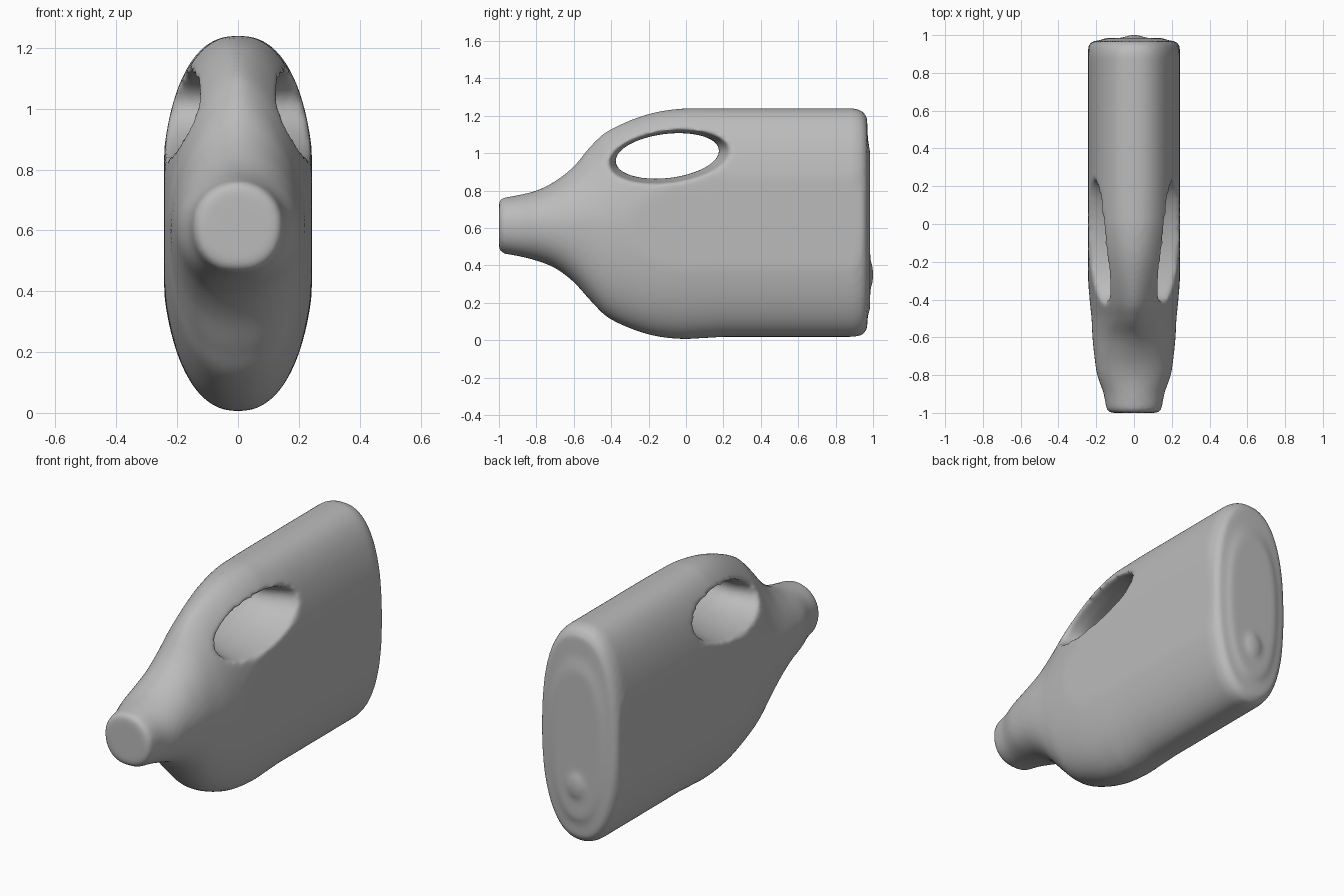
import bpy, bmesh, math
from mathutils import Vector

if "Cube" in bpy.data.objects:
    bpy.data.objects.remove(bpy.data.objects["Cube"])

SIDES = 72
MID = 0.62       # height of the widest line of the jug
FLAT = 0.243     # half width of the flat side panels

# Stations along the jug: y, bottom, top, half width, roundness of upper half
STATIONS = [
    (-1.0, .49, .74, .125, 2), (-.985, .465, .76, .145, 2), (-.9, .45, .775, .16, 2),
    (-.8, .425, .80, .195, 2), (-.7, .385, .85, .21, 1.9), (-.6, .31, .93, .22, 1.7),
    (-.5, .2, 1.05, .225, 1.6), (-.4, .11, 1.13, .235, 1.7), (-.2, .03, 1.21, .25, 2),
    (0, .005, 1.24, .255, 2.3), (.2, .017, 1.24, .255, 2.4), (.9, .017, 1.24, .255, 2.4),
    (.945, .027, 1.225, .243, 2.4), (.968, .06, 1.19, .22, 2.4),
    (.972, .13, 1.08, .18, 2.4), (.985, .17, 1.0, .15, 2.4),
]


def catmull(a, b, c, d, t):
    return b + (c - a) * t / 2 + (2 * a - 5 * b + 4 * c - d) * t * t / 2 \
        + (3 * b - a - 3 * c + d) * t ** 3 / 2


def power(v, n):
    return math.copysign(abs(v) ** (2 / n), v)


def section(y, low, high, half, n_top):
    ring = []
    for i in range(SIDES):
        a = math.tau * i / SIDES
        c, s = math.cos(a), math.sin(a)
        n = n_top if s > 0 else 2.3
        x = max(-FLAT, min(FLAT, half * power(c, n)))
        z = MID + (high - MID if s > 0 else MID - low) * power(s, n)
        ring.append(Vector((x, y, z)))
    return ring


def loft(name, rings):
    bm = bmesh.new()
    loops = [[bm.verts.new(p) for p in ring] for ring in rings]
    for a, b in zip(loops, loops[1:]):
        for i in range(len(a)):
            j = (i + 1) % len(a)
            bm.faces.new((a[i], a[j], b[j], b[i]))
    bm.faces.new(loops[0])
    bm.faces.new(loops[-1])
    bmesh.ops.recalc_face_normals(bm, faces=bm.faces)
    mesh = bpy.data.meshes.new(name)
    bm.to_mesh(mesh)
    bm.free()
    obj = bpy.data.objects.new(name, mesh)
    bpy.context.collection.objects.link(obj)
    return obj


# Jug body with its shoulder and neck
rings = []
for k in range(len(STATIONS) - 1):
    quad = [STATIONS[max(0, min(len(STATIONS) - 1, k + o))] for o in (-1, 0, 1, 2)]
    curved = 2 <= k <= 8
    for step in range(6 if curved else 1):
        t = step / 6
        rings.append(section(*[catmull(*vals, t) for vals in zip(*quad)]))
rings.append(section(*STATIONS[-1]))
jug = loft("jug", rings)

# Hand hole: a tilted oval that flares towards both sides
tilt = 0.12
hole_rings = []
for x in (-.3, -.2, -.12, -.05, .05, .12, .2, .3):
    scale = 1 + 1.2 * max(0, abs(x) - .05)
    ring = []
    for i in range(SIDES):
        a = math.tau * i / SIDES
        u, v = .28 * scale * math.cos(a), .118 * scale * math.sin(a)
        ring.append(Vector((x, -.1 + u * math.cos(tilt) - v * math.sin(tilt),
                            .985 + u * math.sin(tilt) + v * math.cos(tilt))))
    hole_rings.append(ring)
hole = loft("hand_hole_cutter", hole_rings)

# Small moulding bump on the base
bpy.ops.mesh.primitive_uv_sphere_add(radius=1, location=(0, .975, .35))
bump = bpy.context.object
bump.name = "base_bump"
bump.scale = (.06, .027, .08)

# Combine, then melt everything into one soft moulded skin
bpy.context.view_layer.objects.active = jug
for helper, operation in ((hole, 'DIFFERENCE'), (bump, 'UNION')):
    helper.hide_render = True
    mod = jug.modifiers.new(helper.name, 'BOOLEAN')
    mod.object, mod.operation, mod.solver = helper, operation, 'EXACT'
remesh = jug.modifiers.new("skin", 'REMESH')
remesh.mode, remesh.voxel_size = 'VOXEL', 0.014
soften = jug.modifiers.new("soften", 'SMOOTH')
soften.factor, soften.iterations = 0.5, 8
for mod in list(jug.modifiers):
    bpy.ops.object.modifier_apply(modifier=mod.name)
for helper in (hole, bump):
    bpy.data.objects.remove(helper)
jug.data.polygons.foreach_set("use_smooth", [True] * len(jug.data.polygons))

# Plain grey plastic
grey = bpy.data.materials.new("grey_plastic")
grey.use_nodes = True
grey.diffuse_color = (.5, .5, .5, 1)
grey.node_tree.nodes["Principled BSDF"].inputs["Base Color"].default_value = (.5, .5, .5, 1)
jug.data.materials.clear()
jug.data.materials.append(grey)
for face in jug.data.polygons:
    face.material_index = 0
